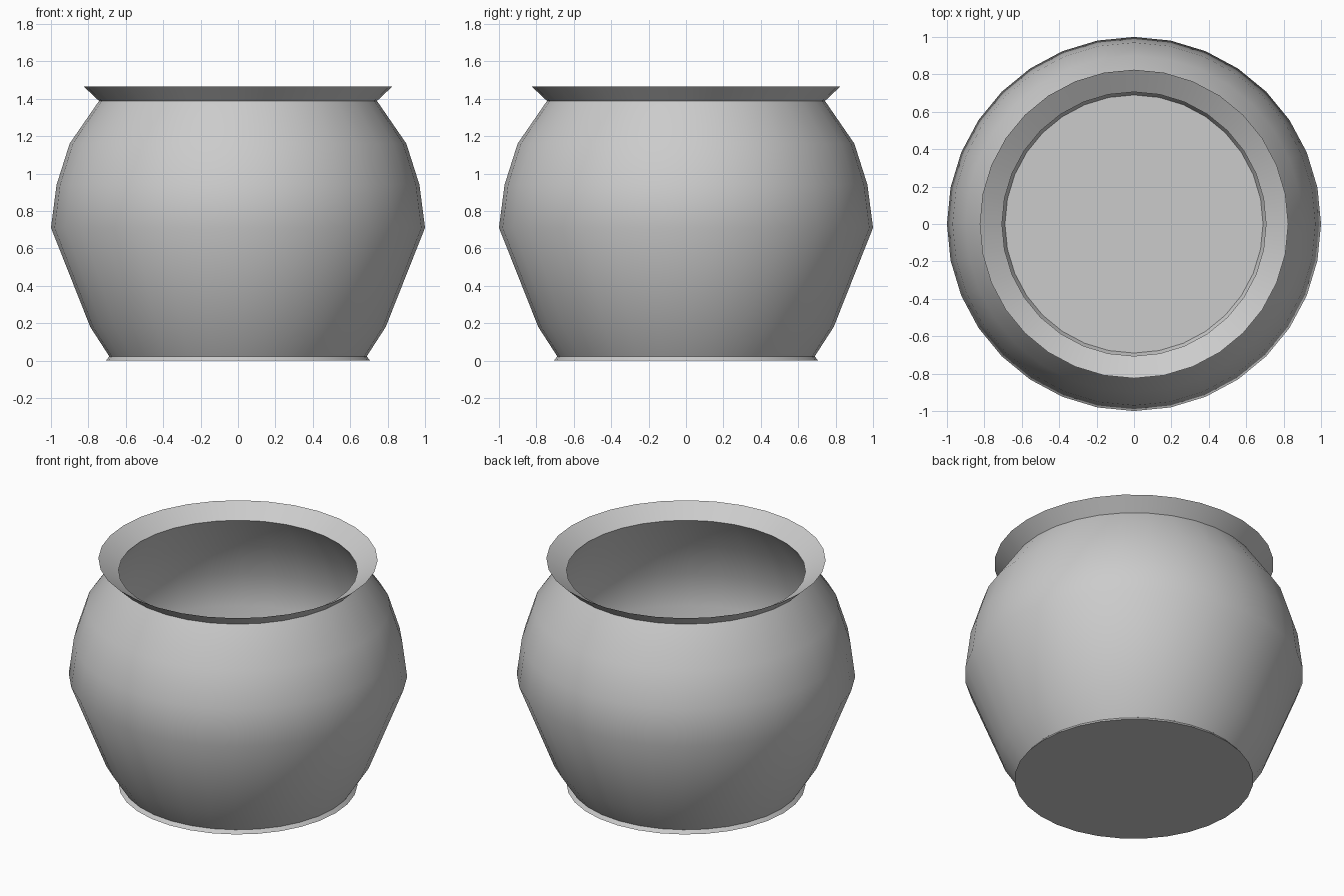
import bpy, bmesh, math

if "Cube" in bpy.data.objects:
    bpy.data.objects.remove(bpy.data.objects["Cube"])

SIDES = 32


def lathe(name, profile):
    """Revolve (radius, z) points around z; points with radius 0 become poles."""
    bm = bmesh.new()
    verts = [bm.verts.new((r, 0, z)) for r, z in profile]
    edges = [bm.edges.new(pair) for pair in zip(verts, verts[1:])]
    bmesh.ops.spin(bm, geom=verts + edges, cent=(0, 0, 0), axis=(0, 0, 1),
                   angle=2 * math.pi, steps=SIDES)
    bmesh.ops.remove_doubles(bm, verts=bm.verts, dist=0.0005)
    bmesh.ops.recalc_face_normals(bm, faces=bm.faces)
    mesh = bpy.data.meshes.new(name)
    bm.to_mesh(mesh)
    bm.free()
    obj = bpy.data.objects.new(name, mesh)
    bpy.context.collection.objects.link(obj)
    bpy.ops.object.select_all(action='DESELECT')
    obj.select_set(True)
    bpy.context.view_layer.objects.active = obj
    bpy.ops.object.shade_smooth_by_angle(angle=math.radians(50))
    return obj


# Outside: base, flared foot, belly, neck, lip
outer = [(0, 0), (0.706, 0), (0.688, 0.022), (0.79, 0.18), (1.0, 0.71),
         (0.97, 0.94), (0.90, 1.16), (0.743, 1.388), (0.825, 1.465)]
# Inside: throat, hollow belly, floor
inner = [(0.706, 1.39), (0.87, 1.15), (0.94, 0.935), (0.97, 0.71),
         (0.76, 0.18), (0.69, 0.025), (0, 0.025)]
lathe("pot", outer + inner)
